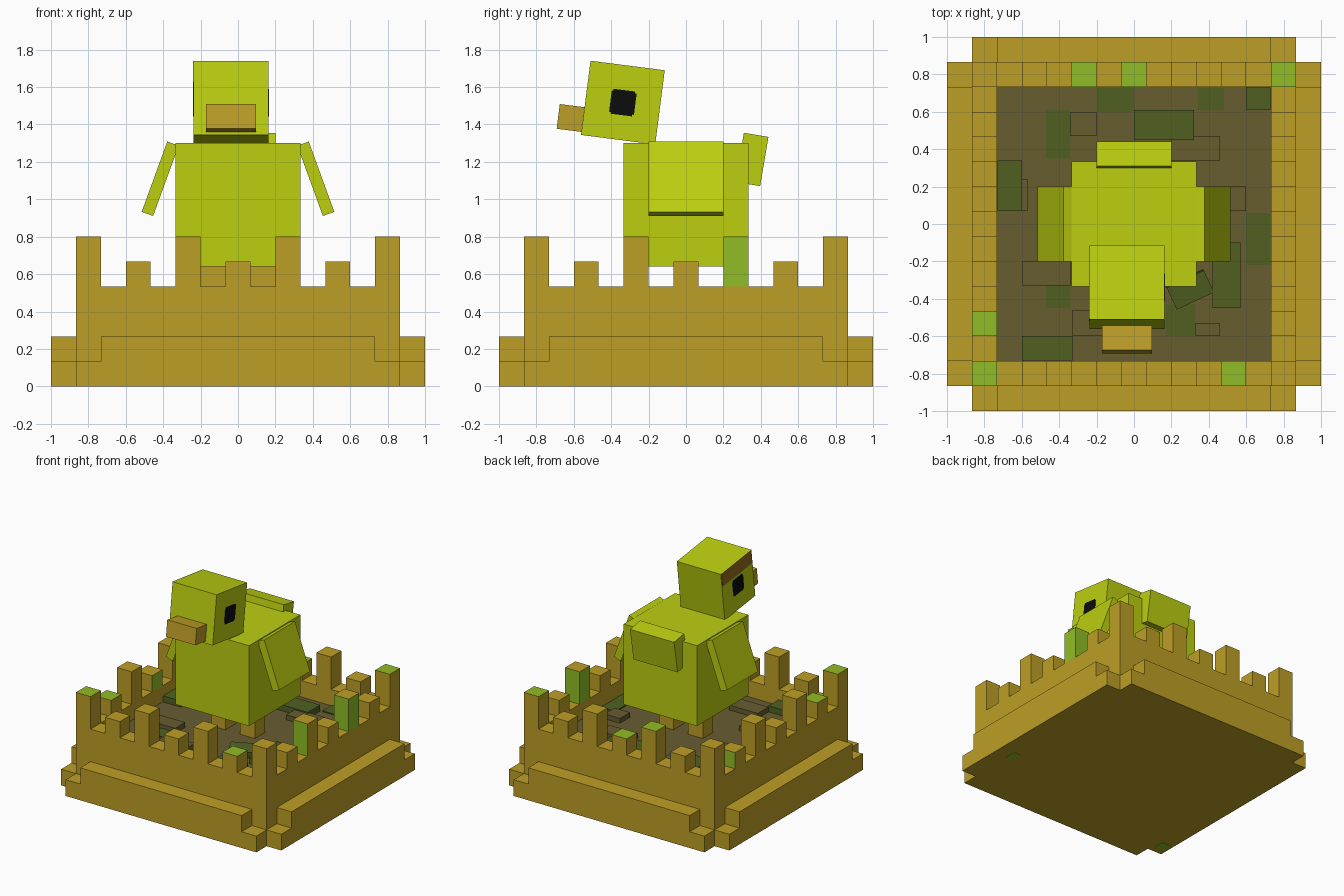
import bpy
from math import radians
from mathutils import Euler, Vector

if "Cube" in bpy.data.objects:
    bpy.data.objects.remove(bpy.data.objects["Cube"], do_unlink=True)


def material(name, rgb):
    lin = [((c / 255 + 0.055) / 1.055) ** 2.4 if c > 10 else c / 255 / 12.92 for c in rgb]
    m = bpy.data.materials.new(name)
    m.use_nodes = True
    m.diffuse_color = (*lin, 1)
    m.node_tree.nodes["Principled BSDF"].inputs["Base Color"].default_value = (*lin, 1)
    return m


stone = material("ochre stone", (190, 159, 38))
moss = material("bright moss", (145, 190, 38))
floor_mat = material("dark floor", (103, 92, 48))
weed = material("dark weed", (80, 96, 34))
feather = material("lime feather", (188, 207, 16))
black = material("eye black", (12, 12, 12))
brown = material("brow brown", (146, 106, 28))


def box(name, centre, size, mat, rot=(0, 0, 0)):
    """Box given by centre, full size and rotation in degrees."""
    bpy.ops.mesh.primitive_cube_add(size=1, location=centre)
    ob = bpy.context.object
    ob.name = name
    ob.scale = size
    ob.rotation_euler = [radians(a) for a in rot]
    ob.data.materials.append(mat)
    return ob


def span(name, x, y, z, mat):
    """Box given by its extents on each axis."""
    ends = (x, y, z)
    return box(name, [(a + b) / 2 for a, b in ends], [b - a for a, b in ends], mat)


U = 2 / 15          # one building block
OUT, IN = 6.5 * U, 5.5 * U
FLOOR, WALL = 3 * U, 4 * U

# Floor and stepped plinth on all four sides
span("foundation", (-IN, IN), (-IN, IN), (0, FLOOR - 0.02), stone)
span("courtyard_floor", (-IN, IN), (-IN, IN), (FLOOR - 0.02, FLOOR), floor_mat)
for s, side in ((-1, "a"), (1, "b")):
    edge = sorted((s * OUT, s))
    wall = sorted((s * IN, s * OUT))
    for step, half in enumerate((OUT, IN)):
        z = (step * U, step * U + U)
        span(f"plinth_x_{side}_{step}", edge, (-half, half), z, stone)
        span(f"plinth_y_{side}_{step}", (-half, half), edge, z, stone)
    span(f"wall_x_{side}", wall, (-OUT, OUT), (0, WALL), stone)
    span(f"wall_y_{side}", (-IN, IN), wall, (0, WALL), stone)

# Battlements alternate tall and short; some faces are mossy
TOP = [Vector((0, 0, 1))]
SIDES = [Vector(v) for v in ((1, 0, 0), (-1, 0, 0), (0, 1, 0), (0, -1, 0))]
mossy = {(-3, -2): TOP, (-3, -3): TOP, (2, -3): TOP, (-1, 3): TOP, (0, 3): TOP,
         (3, 3): TOP, (3, 1): SIDES, (-3, 0): SIDES[:1], (3, -1): SIDES[3:],
         (-3, 2): SIDES[2:3]}
for i in range(-3, 4):
    for j in range(-3, 4):
        if max(abs(i), abs(j)) < 3:
            continue
        height = 2 * U if i % 2 and j % 2 else U
        ob = box("battlement", (2 * i * U, 2 * j * U, WALL + height / 2), (U, U, height), stone)
        ob.data.materials.append(moss)
        for f in ob.data.polygons:
            if any(f.normal.dot(d) > 0.9 for d in mossy.get((i, j), [])):
                f.material_index = 1

# Moss flecks on the underside
box("under_fleck_a", (0.85, -0.44, 0), (0.06, 0.1, 0.004), moss)
box("under_fleck_b", (-0.93, -0.77, 0), (0.08, 0.1, 0.004), moss)

# Weed and loose bricks in the courtyard
weeds = [(-.47, -.34, .35, .61), (-.73, -.6, .07, .34), (-.2, 0, .6, .73), (0, .32, .45, .61),
         (.34, .48, .61, .73), (.6, .73, .61, .73), (.6, .73, -.22, .06), (.42, .57, -.45, -.1),
         (-.47, -.34, -.45, -.28), (-.6, -.33, -.73, -.6), (.17, .33, -.6, -.43)]
for k, (x0, x1, y0, y1) in enumerate(weeds):
    span("weed_patch", (x0, x1), (y0, y1), (FLOOR, FLOOR + (0.008, 0.05)[k % 2]), weed)
bricks = [(-.6, -.57, .07, .24), (-.34, -.2, .47, .6), (.2, .46, .34, .47), (-.6, -.34, -.33, -.2),
          (-.33, -.07, -.6, -.46), (.33, .46, -.6, -.53), (-.5, -.36, .1, .2), (.46, .6, .07, .2)]
for x0, x1, y0, y1 in bricks:
    span("loose_brick", (x0, x1), (y0, y1), (FLOOR, FLOOR + 0.04), floor_mat)
box("tilted_brick", (.3, -.35, FLOOR + 0.04), (.22, .13, .05), weed, (8, 0, 25))

# Bird body with legs, wings and tail
span("body", (-.333, .333), (-.333, .333), (.64, 1.3), feather)
for s, side in ((-1, "right"), (1, "left")):
    box(f"{side}_leg", (s * U, 0, (FLOOR + .64) / 2), (U, U, .64 - FLOOR), stone)
    box(f"{side}_wing", (s * .416, 0, 1.11), (.065, .4, .4), feather, (0, -s * 20, 0))
box("tail", (0, .353, 1.213), (.4, .133, .267), feather, (-9.5, 0, 0))

# Head parts share one upward tilt
HEAD, TILT = Vector((-.037, -.3375, 1.517)), -7.3
turn = Euler((radians(TILT), 0, 0)).to_matrix()


def head_part(name, offset, size, mat):
    return box(name, HEAD + turn @ Vector(offset), size, mat, (TILT, 0, 0))


head_part("head", (0, 0, 0), (.4, .4, .4), feather)
head_part("beak", (0, -.267, -.117), (.267, .133, .133), stone)
for s, side in ((-1, "right"), (1, "left")):
    head_part(f"{side}_eye", (s * .201, 0, 0), (.006, .134, .115), black)
    head_part(f"{side}_eye_core", (s * .201, 0, 0), (.005, .115, .134), black)
head_part("brow_band", (-.201, 0, .145), (.005, .39, .11), brown)
